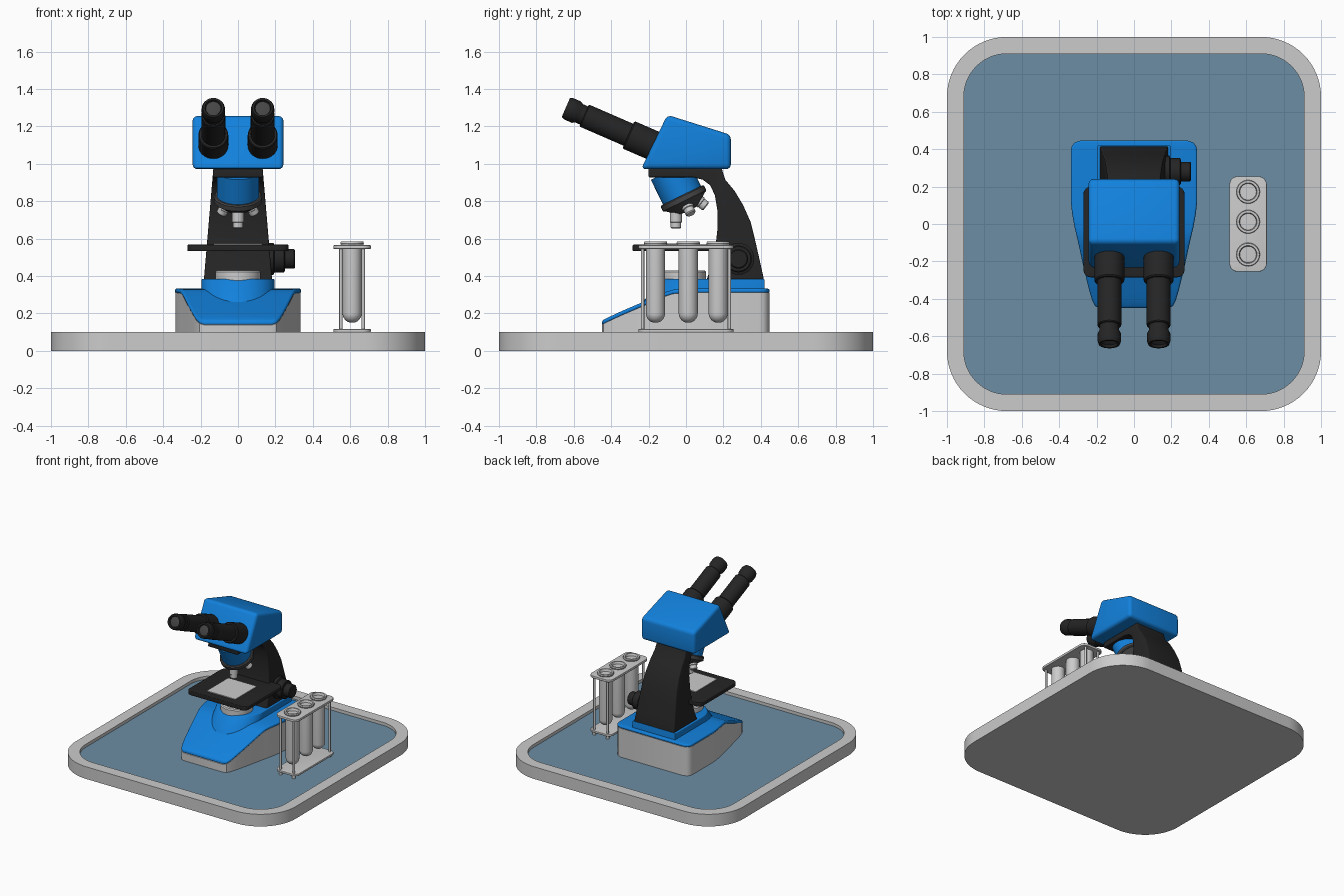
import bpy, bmesh
from math import sin, cos, pi, radians
from mathutils import Vector, Matrix

if "Cube" in bpy.data.objects:
    bpy.data.objects.remove(bpy.data.objects["Cube"])

COLORS = {"blue": (0.006, 0.22, 0.72), "black": (0.018, 0.018, 0.018), "mat_blue": (0.15, 0.27, 0.37),
          "dark_grey": (0.06, 0.06, 0.06), "liquid_blue": (0.005, 0.26, 0.6),
          "liquid_red": (0.6, 0.01, 0.01), "liquid_green": (0.1, 0.6, 0.005)}


def material(name):
    m = bpy.data.materials.get(name) or bpy.data.materials.new(name)
    m.diffuse_color = (*COLORS[name], 1)
    m.use_nodes = True
    m.node_tree.nodes["Principled BSDF"].inputs["Base Color"].default_value = m.diffuse_color
    return m


def skin(name, loops, color=None, bevel=0, matrix=None):
    """Bridge equal-length loops, cap both ends, optionally round the hard edges."""
    bm = bmesh.new()
    rings = [[bm.verts.new(p) for p in loop] for loop in loops]
    n = len(rings[0])
    for a, b in zip(rings, rings[1:]):
        for i in range(n):
            bm.faces.new((a[i], a[(i + 1) % n], b[(i + 1) % n], b[i]))
    bm.faces.new(rings[0][::-1])
    bm.faces.new(rings[-1])
    bmesh.ops.recalc_face_normals(bm, faces=bm.faces)
    if bevel:
        hard = [e for e in bm.edges if e.calc_face_angle(0) > radians(40)]
        bmesh.ops.bevel(bm, geom=hard, offset=bevel, segments=4, profile=0.5,
                        affect='EDGES', clamp_overlap=True)
    if matrix:
        bm.transform(matrix)
    me = bpy.data.meshes.new(name)
    bm.to_mesh(me)
    bm.free()
    ob = bpy.data.objects.new(name, me)
    bpy.context.collection.objects.link(ob)
    if color:
        me.materials.append(material(color))
    return ob


def round_rect(x0, x1, y0, y1, r, z, seg=10):
    pts = []
    for k, (cx, cy) in enumerate([(x1 - r, y1 - r), (x0 + r, y1 - r), (x0 + r, y0 + r), (x1 - r, y0 + r)]):
        for i in range(seg + 1):
            a = (k + i / seg) * pi / 2
            pts.append((cx + r * cos(a), cy + r * sin(a), z))
    return pts


def slab(name, x0, x1, y0, y1, r, z0, z1, color=None, bevel=0):
    return skin(name, [round_rect(x0, x1, y0, y1, r, z) for z in (z0, z1)], color, bevel)


def lathe(name, profile, loc, axis=(0, 0, 1), color=None, seg=40):
    """Turn (radius, height) points around an axis starting at loc."""
    loops = [[(r * cos(2 * pi * i / seg), r * sin(2 * pi * i / seg), h) for i in range(seg)]
             for r, h in profile]
    m = Matrix.Translation(loc) @ Vector(axis).to_track_quat('Z', 'Y').to_matrix().to_4x4()
    return skin(name, loops, color, 0, m)


def side_profile(name, pts, width, color, bevel):
    """Extrude (y, z) points across x, with half width depending on height."""
    return skin(name, [[(s * width(z), y, z) for y, z in pts] for s in (-1, 1)], color, bevel)


# Tray with raised rim and coloured mat
R = lambda d, r, z: round_rect(-1 + d, 1 - d, -1 + d, 1 - d, r, z, 16)
skin("tray", [R(0, .32, 0), R(0, .32, .1), R(.09, .23, .1), R(.09, .23, .06)])
skin("tray_mat", [R(.09, .23, .058), R(.09, .23, .075)], "mat_blue")

# Microscope base: rows of y, half width, top height
ROWS = [(-.45, .18, .16), (-.44, .205, .168), (-.41, .22, .182), (-.35, .238, .21), (-.25, .262, .253),
        (-.17, .28, .288), (-.11, .293, .314), (-.07, .302, .327), (-.02, .314, .332), (.05, .327, .333),
        (.12, .335, .333), (.39, .335, .333), (.415, .33, .333), (.435, .315, .333), (.447, .28, .333)]


def base_rows(lo, hi, grow=0):
    return [[(-w - grow, y, lo(h)), (-w - grow, y, hi(h)), (w + grow, y, hi(h)), (w + grow, y, lo(h))]
            for y, w, h in ROWS]


skin("base_body", base_rows(lambda h: .07, lambda h: h - .022))
skin("base_cover", base_rows(lambda h: h - .024, lambda h: h, .003), "blue", .012)


# Raised pedestal with a rounded, sloping front
def pedestal(front, z, w=.195):
    cy = front + w
    arc = [(w * cos(a), cy + w * sin(a), z) for a in [pi + pi * i / 24 for i in range(25)]]
    return arc + [(w, .42, z), (-w, .42, z)]


skin("pedestal", [pedestal(-.26, .2), pedestal(-.24, .25), pedestal(-.13, .385)], "blue", .006)

# Lamp on the pedestal
lathe("lamp", [(.122, .36), (.122, .422), (.114, .43), (.09, .43), (.085, .42)], (0, -.015, 0))

# Arm
ARM = [(.417, .38), (.395, .48), (.37, .59), (.345, .69), (.305, .78), (.26, .855), (.21, .915), (.19, .978),
       (-.2, .978), (-.2, .928), (.04, .928), (.09, .915), (.13, .885), (.155, .83), (.168, .75),
       (.168, .65), (.155, .53), (.135, .45), (.11, .38)]
side_profile("arm", ARM, lambda z: .182 - (z - .385) * .085, "black", .008)

# Focus knob on the right
lathe("focus_knob", [(.085, 0), (.085, .05), (.072, .055), (.072, .105), (.066, .11), (.052, .11), (.052, .16),
                     (.046, .166)], (.14, .28, .492), (1, 0, 0), "black")

# Stage with its specimen plate
slab("stage", -.27, .27, -.285, .2, .04, .533, .568, "black", .006)
slab("specimen_plate", -.13, .13, -.22, .06, .008, .56, .574)

# Tilted nosepiece
TILT = radians(26)
AXIS = Vector((0, sin(TILT), -cos(TILT)))
NOSE = Vector((0, -.012, .812))
lathe("nose_tube", [(.113, -.17), (.113, -.01)], NOSE, AXIS, "blue")
lathe("nose_ring", [(.122, -.022), (.129, -.016), (.129, .01), (.122, .016), (.118, .016), (.06, .062), (.03, .068)],
      NOSE, AXIS, "dark_grey")

# Four objectives fanned around the nosepiece axis
PIVOT = NOSE - AXIS * .095
for i in range(4):
    d = Matrix.Rotation(i * pi / 2, 3, AXIS) @ Vector((0, 0, -1))
    end = .244 if i == 0 else .205
    lathe(f"objective_{i + 1}", [(.032, .1), (.032, end - .035), (.028, end - .032), (.028, end - .006),
                                 (.022, end), (.012, end)], PIVOT, d, None, 24)

# Head
HEAD = [(-.24, .972), (.24, .972), (.24, 1.155), (-.1, 1.262)]
side_profile("head", HEAD, lambda z: .243, "blue", .026)

# Twin eyepieces with lenses
EYE = Vector((0, -cos(radians(23.5)), sin(radians(23.5))))
for side, x in (("left", -.132), ("right", .132)):
    loc = (x, -.15, 1.087)
    lathe(f"eyepiece_{side}", [(.08, -.06), (.08, .165), (.075, .172), (.064, .172), (.064, .425), (.06, .43),
                               (.053, .43), (.053, .46), (.062, .475), (.062, .52), (.056, .537), (.045, .537),
                               (.04, .522)], loc, EYE, "black")
    lathe(f"lens_{side}", [(.04, .515), (.04, .524), (.02, .528)], loc, EYE, "dark_grey")

# Test tube rack
slab("rack_top", .51, .71, -.255, .255, .045, .545, .565, None, .004)
slab("rack_bottom", .51, .71, -.255, .255, .045, .1, .117, None, .004)
for i, (x, y) in enumerate([(.55, -.232), (.67, -.232), (.55, .232), (.67, .232)]):
    lathe(f"rack_post_{i + 1}", [(.013, .072), (.013, .1), (.009, .1), (.009, .55)], (x, y, 0), color=None, seg=16)

# Test tubes with coloured liquid inside
for name, y in (("green", -.163), ("red", .012), ("blue", .172)):
    bowl = [(.051 * sin(a), .201 - .051 * cos(a)) for a in [pi / 2 * k / 8 for k in range(1, 9)]]
    lathe(f"test_tube_{name}", bowl + [(.051, .564), (.06, .566), (.063, .575), (.06, .584), (.048, .584),
                                       (.044, .578), (.044, .38)], (.61, y, 0), seg=32)
    lathe(f"liquid_{name}", [(.0435, .375), (.0435, .4)], (.61, y, 0), color=f"liquid_{name}", seg=32)

# Smooth shading with sharp edges kept
for ob in bpy.context.collection.objects:
    ob.select_set(True)
    bpy.context.view_layer.objects.active = ob
bpy.ops.object.shade_smooth_by_angle(angle=radians(35))
